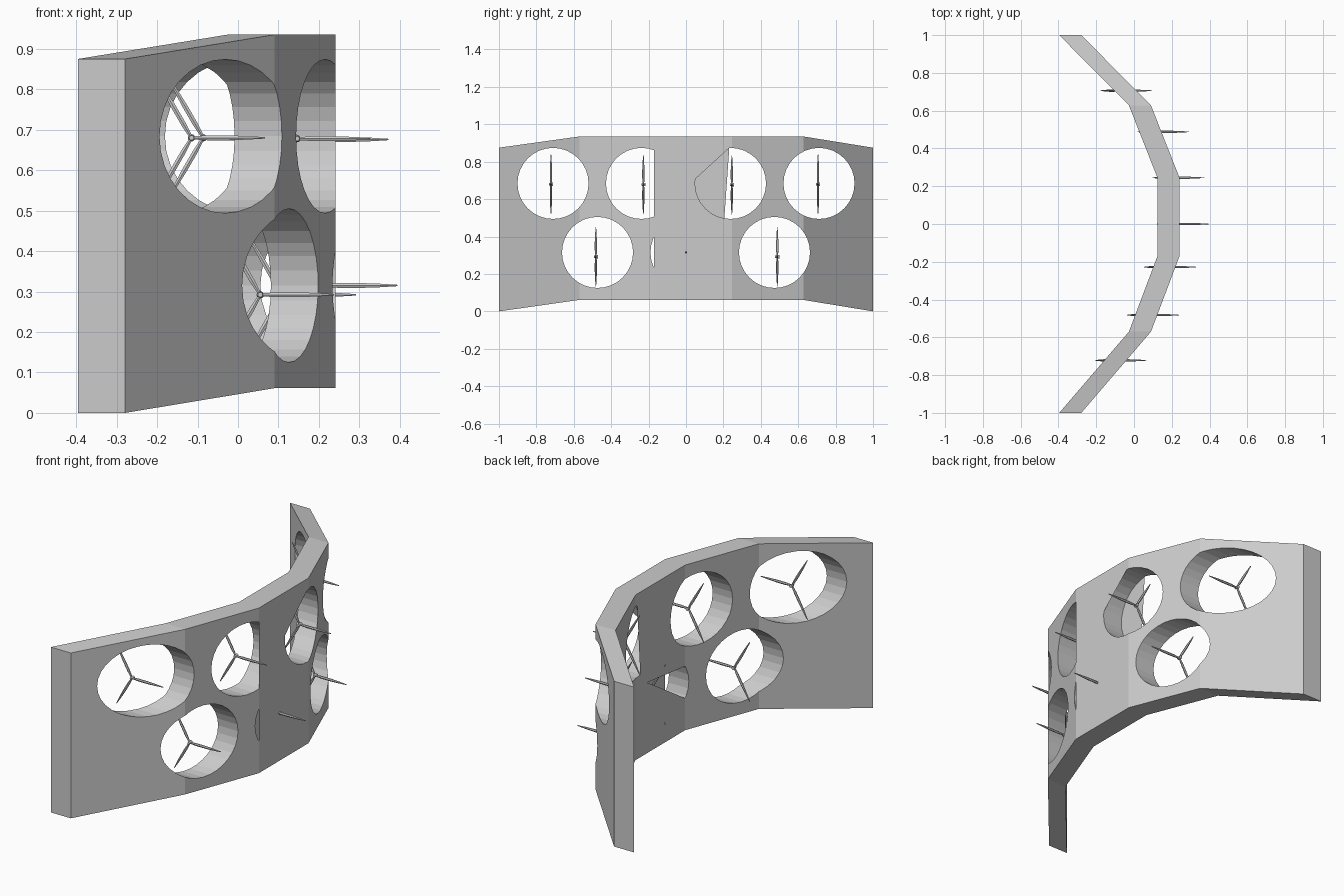
import bpy, bmesh
from math import pi, radians, cos, sin, ceil, floor
from mathutils import Matrix, Vector

if "Cube" in bpy.data.objects:
    bpy.data.objects.remove(bpy.data.objects["Cube"])

R = 0.19          # opening radius
SIDES = 32
THICK = 0.117     # wall thickness along x
UP, LOW = 0.684, 0.315


def make(name, bm):
    bmesh.ops.recalc_face_normals(bm, faces=bm.faces)
    me = bpy.data.meshes.new(name)
    bm.to_mesh(me)
    bm.free()
    ob = bpy.data.objects.new(name, me)
    bpy.context.collection.objects.link(ob)
    return ob


# Folded wall: five flat panels, stations of (y, outer x, bottom z, top z)
stations = [(-1, -0.279, 0, 0.875), (-0.57, 0.09, 0.061, 0.935),
            (-0.17, 0.241, 0.061, 0.935), (0.245, 0.241, 0.061, 0.935),
            (0.628, 0.09, 0.061, 0.935), (1, -0.279, 0, 0.875)]
bm = bmesh.new()
rings = [[bm.verts.new((x - dx, y, z)) for dx, z in
          ((0, lo), (0, hi), (THICK, hi), (THICK, lo))]
         for y, x, lo, hi in stations]
for a, b in zip(rings, rings[1:]):
    for i in range(4):
        j = (i + 1) % 4
        bm.faces.new((a[i], a[j], b[j], b[i]))
bm.faces.new(rings[0])
bm.faces.new(rings[-1])
wall = make("folded_wall", bm)

# Round openings through the wall
bm = bmesh.new()
holes = [(y, UP) for y in (-0.711, -0.238, 0.238, 0.711)]
holes += [(y, LOW) for y in (-0.473, 0, 0.473)]
for y, z in holes:
    m = Matrix.Translation((0, y, z)) @ Matrix.Rotation(pi / 2, 4, 'Y')
    bmesh.ops.create_cone(bm, cap_ends=True, segments=SIDES, radius1=R,
                          radius2=R, depth=2, matrix=m)
cutter = make("opening_cutter", bm)
cutter.hide_render = True
mod = wall.modifiers.new("openings", 'BOOLEAN')
mod.operation = 'DIFFERENCE'
mod.solver = 'EXACT'
mod.object = cutter
bpy.context.view_layer.objects.active = wall
bpy.ops.object.modifier_apply(modifier=mod.name)
bpy.data.objects.remove(cutter)


# Flat covers closing parts of the openings in the middle panel
def cover(name, x, y, z, a0, a1):
    step = 360 / SIDES
    angles = [a0] + [k * step for k in range(floor(a0 / step) + 1, ceil(a1 / step))] + [a1]
    bm = bmesh.new()
    bm.faces.new([bm.verts.new((x, y + R * cos(radians(a)), z + R * sin(radians(a))))
                  for a in angles])
    ob = make(name, bm)
    return ob


OUT, INN = 0.241, 0.241 - THICK
cover("outer_cover_left", OUT, -0.238, UP, -69, 69)
cover("outer_cover_middle", OUT, 0, LOW, -153.5, 153.5)
cover("outer_cover_right", OUT, 0.238, UP, 92, 173)
cover("inner_cover_right", INN, 0.238, UP, 92, 260)
cover("inner_cover_middle_top", INN, 0, LOW, 39, 153.5)
cover("inner_cover_middle_bottom", INN, 0, LOW, -153.5, 39)


# Three-bladed rotors spinning about y
def rotor(name, x, y, z):
    bm = bmesh.new()
    bmesh.ops.create_cone(bm, cap_ends=True, segments=12, radius1=0.009, radius2=0.006,
                          depth=0.022, matrix=Matrix.Rotation(pi / 2, 4, 'X'))
    # blade profile: (distance, half width in y, half width in plane)
    profile = [(0.0, 0.004, 0.004), (0.04, 0.006, 0.007), (0.09, 0.006, 0.007),
               (0.14, 0.004, 0.005), (0.182, 0.0015, 0.002)]
    for k in range(3):
        rot = Matrix.Rotation(k * 2 * pi / 3, 4, 'Y')
        prev = None
        for r, hy, hz in profile:
            ring = [bm.verts.new(rot @ Vector((r, hy * cos(t * pi / 3), hz * sin(t * pi / 3))))
                    for t in range(6)]
            if prev:
                for i in range(6):
                    j = (i + 1) % 6
                    bm.faces.new((prev[i], prev[j], ring[j], ring[i]))
            else:
                bm.faces.new(ring)
            prev = ring
        bm.faces.new(prev)
    make(name, bm).location = (x, y, z)


spots = [(-0.115, -0.722, 0.68), (0.055, -0.482, 0.292), (0.146, -0.228, 0.678),
         (0.212, 0, 0.315), (0.19, 0.245, 0.676), (0.11, 0.488, 0.292),
         (-0.086, 0.706, 0.68)]
for i, p in enumerate(spots):
    rotor(f"rotor_{i + 1}", *p)
